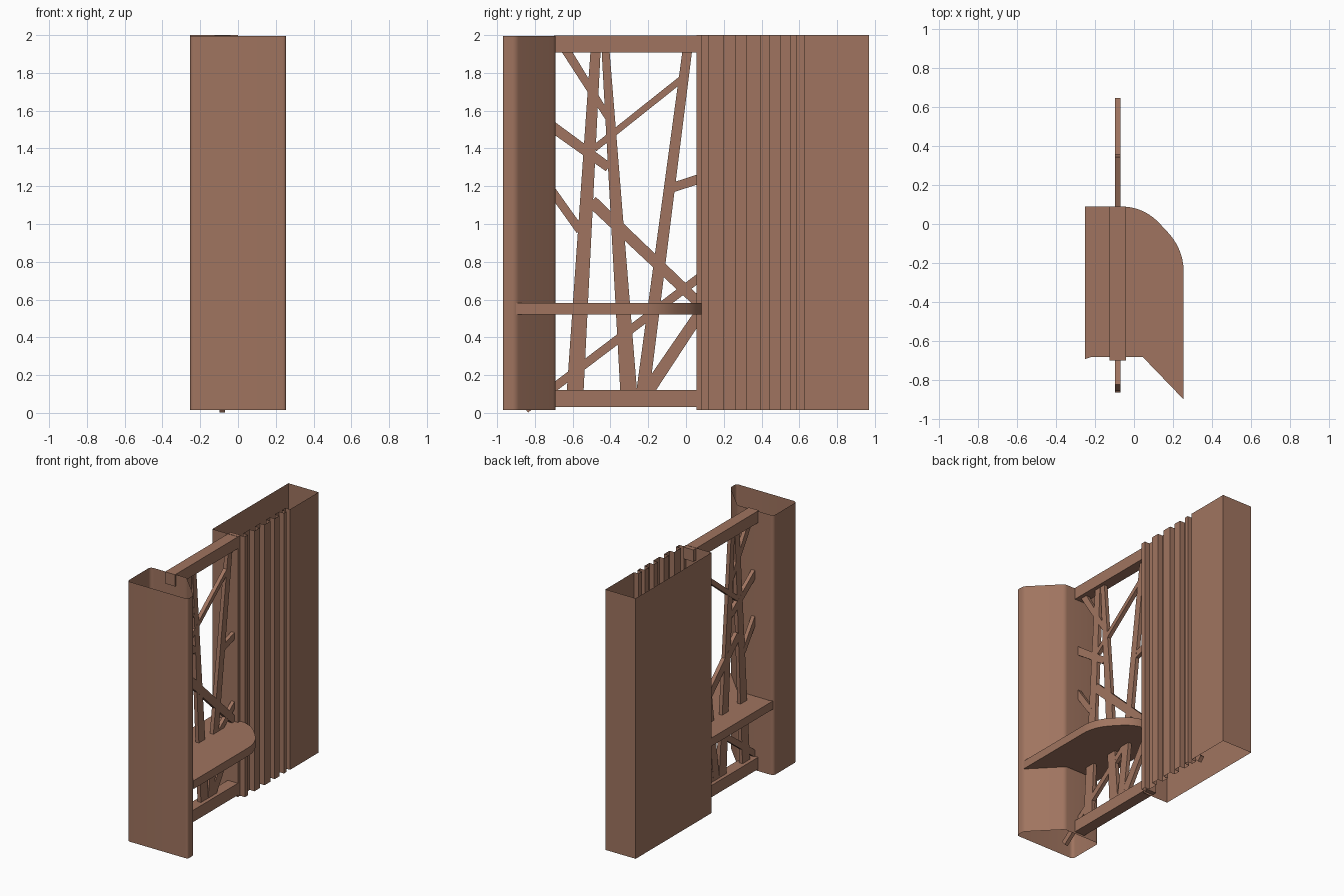
import bpy
import bmesh
import math
from mathutils import Vector

if "Cube" in bpy.data.objects:
    bpy.data.objects.remove(bpy.data.objects["Cube"])

brown = bpy.data.materials.new("warm_brown")
brown.use_nodes = True
colour = (0.35, 0.175, 0.115, 1)
brown.diffuse_color = colour
brown.node_tree.nodes["Principled BSDF"].inputs["Base Color"].default_value = colour


def sweep(name, outline, shift, capped=True, smooth=False):
    """Extrude a closed 3D outline along a vector, with or without end caps."""
    bm = bmesh.new()
    near = [bm.verts.new(p) for p in outline]
    far = [bm.verts.new(Vector(p) + Vector(shift)) for p in outline]
    n = len(near)
    for i in range(n):
        j = (i + 1) % n
        bm.faces.new((near[i], near[j], far[j], far[i]))
    if capped:
        bm.faces.new(near[::-1])
        bm.faces.new(far)
    bmesh.ops.recalc_face_normals(bm, faces=bm.faces)
    mesh = bpy.data.meshes.new(name)
    bm.to_mesh(mesh)
    bm.free()
    mesh.materials.append(brown)
    obj = bpy.data.objects.new(name, mesh)
    bpy.context.collection.objects.link(obj)
    if smooth:
        bpy.ops.object.select_all(action="DESELECT")
        obj.select_set(True)
        bpy.context.view_layer.objects.active = obj
        bpy.ops.object.shade_smooth_by_angle(angle=math.radians(30))
    return obj


def rounded(corners, steps=6):
    """Round each (x, y, radius) corner of a plan with a quadratic curve."""
    plan = []
    for i, (x, y, cut) in enumerate(corners):
        p = Vector((x, y))
        if cut == 0:
            plan.append(p)
            continue
        a = p + (Vector(corners[i - 1][:2]) - p).normalized() * cut
        b = p + (Vector(corners[(i + 1) % len(corners)][:2]) - p).normalized() * cut
        for k in range(steps + 1):
            t = k / steps
            plan.append(a * (1 - t) ** 2 + p * 2 * t * (1 - t) + b * t * t)
    return plan


def at_height(plan, z):
    return [(p[0], p[1], z) for p in plan]


# Hollow front column, open at both ends
column = rounded([(-.255, -.97, .03), (.255, -.97, .02), (.255, -.9, .02),
                  (.05, -.69, .02), (-.255, -.69, .03)])
sweep("front_column", at_height(column, .015), (0, 0, 1.98), False, True)

# Hollow rear casing with a grooved side, open at both ends
edges = [.056, .082, .119, .198, .262, .32, .394, .442, .5, .553, .585, .627]
casing = [(-.255, .97), (-.255, edges[0])]
for i in range(len(edges) - 1):
    x = -.04 if i % 2 == 0 else 0
    casing += [(x, edges[i]), (x, edges[i + 1])]
casing += [(0, edges[-1]), (0, .97)]
sweep("rear_casing", at_height(casing, .015), (0, 0, 1.985), False)

# Shelf with a swept rear corner
shelf = rounded([(.255, -.9, 0), (.255, -.13, .12), (.05, .09, .12),
                 (-.25, .09, 0), (-.25, -.692, 0), (-.22, -.682, 0), (.045, -.682, 0)], 10)
sweep("shelf", at_height(shelf, .52), (0, 0, .063), True, True)

# Rails at top and bottom
rail = [(-.125, -.7), (-.04, -.7), (-.04, .09), (-.125, .09)]
for name, z in (("bottom_rail", .03), ("top_rail", 1.908)):
    sweep(name, at_height(rail, z), (0, 0, .09))

# Branch lattice: start (y, z), end (y, z), start width, end width
branches = [
    (-.59, .06, -.475, 1.98, .09, .052),
    (-.3, .06, -.43, 1.98, .09, .04),
    (-.235, .06, .015, 1.98, .07, .05),
    (-.66, 1.96, -.41, 1.56, .05, .035),
    (-.84, 1.61, -.41, 1.3, .06, .05),
    (-.485, 1.4, -.02, 1.77, .035, .035),
    (-.08, 1.19, .35, 1.33, .05, .05),
    (-.82, 1.33, -.56, .965, .045, .045),
    (-.5, 1.12, .63, .05, .065, .045),
    (-.85, .02, .3, .89, .045, .045),
    (-.24, .06, .27, .82, .07, .05),
]
for i, (y0, z0, y1, z1, w0, w1) in enumerate(branches):
    a, b = Vector((0, y0, z0)), Vector((0, y1, z1))
    side = (b - a).normalized().cross(Vector((1, 0, 0))) / 2
    half = .014 + .0005 * (i % 3)
    mid = Vector((-.083 - half, 0, 0))
    outline = [mid + a - side * w0, mid + a + side * w0,
               mid + b + side * w1, mid + b - side * w1]
    sweep("branch_%d" % (i + 1), outline, (2 * half, 0, 0))
